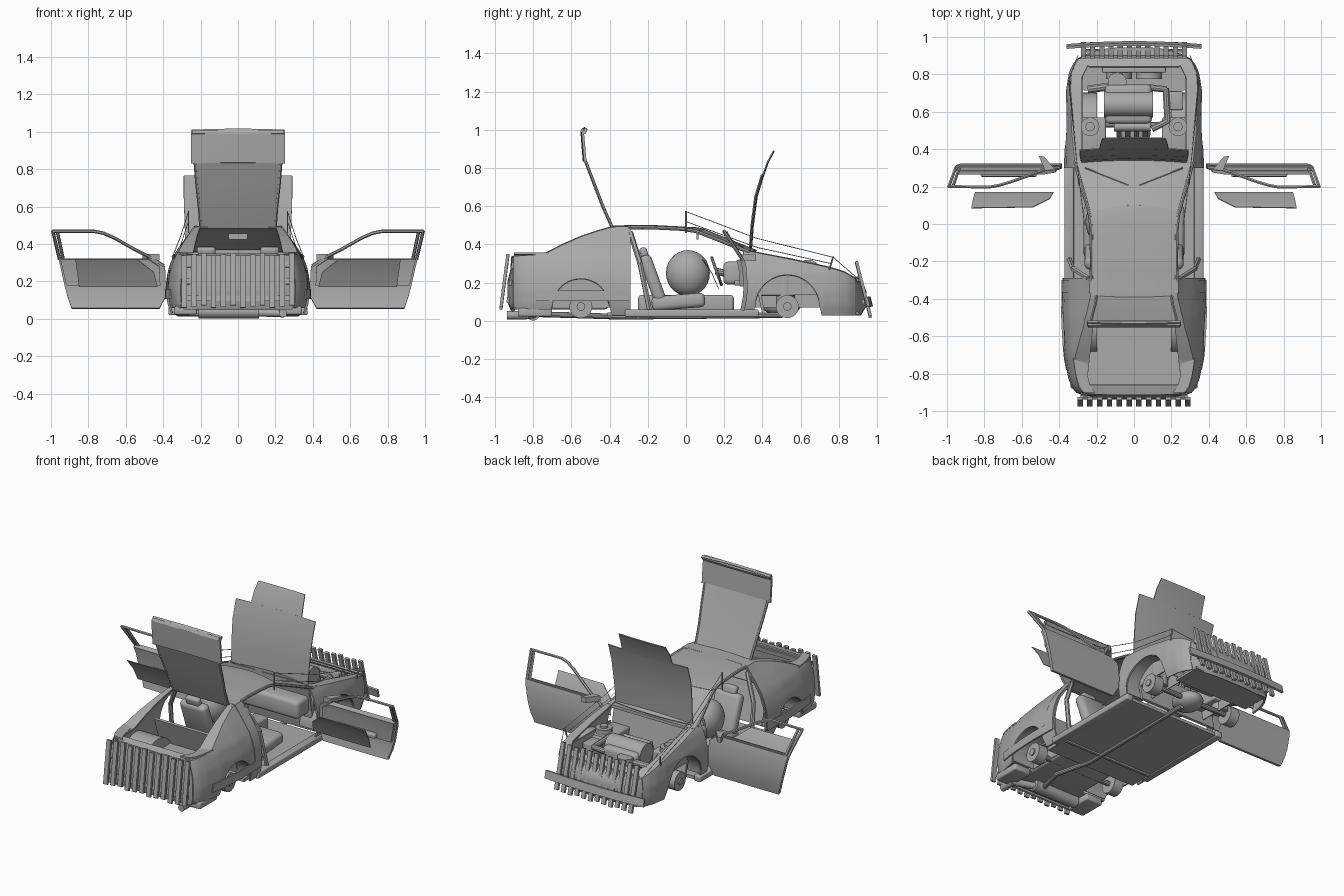
import bpy, bmesh, math
from mathutils import Vector, Matrix

if "Cube" in bpy.data.objects:
    bpy.data.objects.remove(bpy.data.objects["Cube"])

grey = bpy.data.materials.new("body grey")
grey.diffuse_color = (0.4, 0.4, 0.4, 1)
grey.use_nodes = True
grey.node_tree.nodes["Principled BSDF"].inputs["Base Color"].default_value = grey.diffuse_color


def finish(name, bm, mirror=False, thick=0):
    bmesh.ops.remove_doubles(bm, verts=bm.verts, dist=0.0002)
    bmesh.ops.recalc_face_normals(bm, faces=bm.faces)
    me = bpy.data.meshes.new(name)
    bm.to_mesh(me)
    bm.free()
    me.materials.append(grey)
    ob = bpy.data.objects.new(name, me)
    bpy.context.collection.objects.link(ob)
    bpy.context.view_layer.objects.active = ob
    ob.select_set(True)
    if thick:
        m = ob.modifiers.new("thickness", 'SOLIDIFY')
        m.thickness, m.offset = thick, 0
        bpy.ops.object.modifier_apply(modifier=m.name)
    bpy.ops.object.shade_smooth_by_angle(angle=math.radians(35))
    ob.select_set(False)
    if mirror:
        ob.modifiers.new("mirror", 'MIRROR')
    return ob


def sheet(name, rows, thick=0.008, mirror=False):
    bm = bmesh.new()
    g = [[bm.verts.new(p) for p in r] for r in rows]
    for a, b in zip(g, g[1:]):
        for i in range(len(a) - 1):
            bm.faces.new((a[i], a[i + 1], b[i + 1], b[i]))
    return finish(name, bm, mirror, thick)


def box(name, c, s, tilt=0, mirror=False, bevel=0):
    bm = bmesh.new()
    bmesh.ops.create_cube(bm, size=1, matrix=Matrix.Translation(c) @ Matrix.Rotation(tilt, 4, 'X') @ Matrix.Diagonal((*s, 1)))
    if bevel:
        bmesh.ops.bevel(bm, geom=bm.edges[:], offset=bevel, segments=3, profile=0.5, affect='EDGES')
    return finish(name, bm, mirror)


def rods(name, pts, r, seg=8, mirror=False):
    bm = bmesh.new()
    for a, b in zip(pts, pts[1:]):
        a, b = Vector(a), Vector(b)
        d = b - a
        m = Matrix.Translation((a + b) / 2) @ d.to_track_quat('Z', 'Y').to_matrix().to_4x4()
        bmesh.ops.create_cone(bm, cap_ends=True, segments=seg, radius1=r, radius2=r, depth=d.length + r * 0.6, matrix=m)
    return finish(name, bm, mirror)


def ball(name, c, s, mirror=False):
    bm = bmesh.new()
    bmesh.ops.create_uvsphere(bm, u_segments=24, v_segments=14, radius=1, matrix=Matrix.Translation(c) @ Matrix.Diagonal((*s, 1)))
    return finish(name, bm, mirror)


def lerp(t, v):
    if v <= t[0][0]:
        return t[0][1]
    for (a, p), (b, q) in zip(t, t[1:]):
        if v <= b:
            return p + (q - p) * (v - a) / (b - a)
    return t[-1][1]


def span(a, b, n):
    return [a + (b - a) * i / n for i in range(n + 1)]


# Body half width by length, side curvature by height, upper outline by length
WIDTH = [(-.9, .305), (-.87, .33), (-.82, .348), (-.7, .37), (-.5, .382), (-.3, .378), (0, .37), (.3, .37), (.55, .365), (.72, .358), (.8, .345), (.85, .325), (.88, .3)]
BULGE = [(.03, .93), (.08, .98), (.16, 1), (.25, .97), (.33, .9), (.4, .78), (.49, .6)]
TOP = [(-.9, .335), (-.74, .345), (-.65, .392), (-.55, .436), (-.46, .466), (-.39, .486), (-.2, .49), (0, .48), (.06, .468), (.33, .36), (.55, .318), (.75, .275), (.83, .25), (.88, .22)]
ARCHES = [("rear", -.55, .15), ("front", .53, .17)]
side = lambda y, z: lerp(WIDTH, y) * lerp(BULGE, z)


def bottom(y):
    z = .06 if y < -.7 else .03
    for _, c, r in ARCHES:
        if abs(y - c) < r:
            z = max(z, .07 + math.sqrt(r * r - (y - c) ** 2))
    return z


def body_side(name, y0, y1, n, inner):
    rows = []
    for y in span(y0, y1, n):
        t = lerp(TOP, y)
        r = [(side(y, z), y, z) for z in span(bottom(y), t, 12)]
        rows.append(r + [(min(inner(y), r[-1][0] - .005), y, t + .004)])
    return sheet(name, rows, .01, True)


body_side("rear_quarter", -.9, -.29, 44, lambda y: .2 + .045 * min(1, (-.39 - y) / .4) if y < -.39 else .2)
body_side("front_fender", .3, .88, 44, lambda y: .28 if y < .78 else .28 - .5 * (y - .78))

# Front and rear closing panels
U = span(-1, 1, 24)
sheet("nose", [[(u * side(.88, z), .88 + d * (1 - abs(u) ** 3), z) for u in U] for z, d in ((.03, .03), (.08, .06), (.15, .06), (.19, .045), (.22, .01))]
      + [[(u * .24, .84, .245) for u in U]], .01)
sheet("tail_panel", [[(u * side(-.9, z), -.9 - d * (1 - abs(u) ** 4), z) for u in U] for z, d in ((.05, .01), (.1, .03), (.2, .03), (.26, .015), (.335, .01))]
      + [[(u * .26, -.86, .345) for u in U]], .01)
sheet("tail_lip", [[(side(y, .34) - .06, y, .348), (side(y, .34) + .002, y, .352)] for y in span(-.9, -.72, 6)], .01, True)

# Roof, windscreen, pillars
sheet("roof", [[(u * side(y, lerp(TOP, y)), y + (.04 * (1 - u * u) if y > 0 else 0), lerp(TOP, y) + .008 * (1 - u * u)) for u in U] for y in span(-.39, .06, 10)], .01)
sheet("windscreen", [[(u * side(y, lerp(TOP, y)), y + .04 * (1 - u * u), lerp(TOP, y) + .008 * (1 - u * u)) for u in U] for y in span(.06, .33, 8)], .006)
rods("roof_rail", [(side(y, lerp(TOP, y)), y, lerp(TOP, y)) for y in span(-.3, .33, 9)], .01, mirror=True)
hoop = [(1, z) for z in span(.12, .485, 10)] + [(s, .49) for s in (.5, 0)]
sheet("roof_hoop", [[(side(y, z) * 1.008 * s + (.002 if s else 0), y, z + (.006 if z > .48 else 0)) for s, z in hoop] for y in (-.37, -.3)], .008, True)
rods("inner_pillar", [(.245, -.29, .46), (.325, -.24, .3), (.345, -.19, .05)], .014, 6, True)
rods("wiper", [(.26, .3, .39), (.03, .21, .435)], .005, 6, True)
box("cowl", (0, .35, .35), (.62, .05, .02))

# Floor, sills, bulkheads, wells
box("sill", (.347, .03, .04), (.05, .7, .04), mirror=True, bevel=.008)
box("floor", (0, -.02, .035), (.66, .78, .02))
box("cargo_floor", (0, -.65, .14), (.54, .48, .012))
box("rear_under_tray", (0, -.64, .085), (.4, .46, .05), bevel=.015)
box("tail_under_tray", (0, -.81, .068), (.62, .18, .012))
box("rear_bulkhead", (0, -.43, .19), (.56, .015, .24), .3)
box("firewall", (0, .375, .19), (.56, .015, .31), .2)
box("bay_wall", (.278, .6, .2), (.008, .42, .13), mirror=True)
box("front_tray", (0, .81, .04), (.54, .19, .015))
for nm, c, r in ARCHES:
    arc = [(c + r * math.cos(a), .07 + r * math.sin(a)) for a in span(0, math.pi, 20)]
    sheet(nm + "_wheel_well", [[(.2, c, .07), (.2, y, z), (side(y, z) - .004, y, z)] for y, z in arc], .006, True)
    rods(nm + "_hub", [(.28, c, .075), (.31, c, .075)], .06, 24, True)
    rods(nm + "_hub_cap", [(.3, c, .075), (.33, c, .075)], .022, 16, True)
    rods(nm + "_axle", [(-.3, c, .075), (.3, c, .075)], .016, 10)
    for k in range(5):
        a = k * math.tau / 5
        y, z = c + .04 * math.cos(a), .075 + .04 * math.sin(a)
        rods(nm + "_stud", [(.3, y, z), (.325, y, z)], .005, 6, True)
sheet("side_strip", [[(side(y, .13) + .006, y, z) for z in (.105, .16)] for y in span(-.78, -.3, 8)], .01, True)

# Exhaust and underside
rods("exhaust_pipe", [(.05, .5, .03), (.05, -.35, .022), (.1, -.6, .03), (.05, -.78, .035)], .015, 10)
rods("silencer", [(-.2, -.8, .04), (.1, -.8, .04)], .038, 20)
rods("tail_pipe", [(.1, -.8, .035), (.24, -.84, .03), (.24, -.93, .03)], .022, 12)
box("rear_valance", (.28, -.79, .045), (.12, .18, .045), mirror=True, bevel=.01)
rods("cross_member", [(-.32, -.25, .025), (.32, -.25, .025)], .012, 8)
ball("gearbox", (0, .5, .08), (.09, .1, .055))

# Seats, dashboard, steering wheel, cushion bag
box("seat_base", (.17, -.04, .1), (.2, .28, .075), .08, True, .025)
box("seat_back", (.17, -.175, .22), (.19, .065, .26), .35, True, .025)
box("headrest", (.17, -.22, .355), (.1, .04, .06), .3, True, .015)
box("centre_console", (0, 0, .09), (.1, .5, .09), bevel=.015)
box("dashboard", (0, .26, .25), (.6, .13, .12), bevel=.025)
box("mirror_inside", (0, .06, .44), (.1, .012, .03))
ring = [Vector((-.17 + .075 * math.cos(a), .16 - .025 * math.sin(a), .26 + .07 * math.sin(a))) for a in span(0, math.tau, 20)]
rods("steering_wheel", ring, .008)
rods("steering_column", [(-.17, .16, .26), (-.17, .24, .24)], .018, 10)
ball("cushion_bag", (-.17, .01, .25), (.09, .115, .12))

# Engine bay
box("engine_block", (-.03, .64, .21), (.25, .21, .14), bevel=.025)
rods("engine_cover", [(-.14, .64, .25), (.08, .64, .25)], .07, 20)
rods("manifold", [(-.1, .52, .25), (.08, .52, .25)], .025, 12)
for x in span(-.08, .06, 3):
    rods("intake_runner", [(x, .52, .25), (x, .47, .19)], .014, 8)
rods("hose", [(.08, .73, .24), (.17, .72, .24), (.18, .55, .24), (.1, .51, .24)], .018, 10)
rods("coolant_hose", [(-.24, .72, .22), (-.1, .74, .23), (-.08, .8, .22)], .022, 10)
rods("air_filter", [(-.09, .76, .17), (-.09, .76, .25)], .05, 20)
rods("strut_tower", [(.235, .52, .1), (.235, .52, .265)], .05, 20, True)
rods("strut_cap", [(.235, .52, .265), (.235, .52, .285)], .025, 12, True)
box("bay_shelf", (.215, .47, .19), (.13, .2, .12), mirror=True, bevel=.01)
box("battery", (.22, .66, .19), (.08, .1, .11), bevel=.006)
box("radiator", (0, .825, .15), (.34, .03, .17), bevel=.005)
for x in (-.08, .08):
    rods("radiator_fan", [(x, .795, .15), (x, .81, .15)], .07, 20)

# Raised bonnet with a narrower tip
bonnet = lambda name, pts: sheet(name, [[(u * w, y + .012 * (1 - (u * w / .29) ** 2), z) for u in span(-1, 1, 10)] for y, z, w in pts], .006)
bonnet("bonnet", [(.33, .37, .28), (.34, .5, .285), (.36, .65, .29), (.395, .765, .29)])
bonnet("bonnet_tip", [(.394, .76, .185), (.418, .83, .18), (.45, .89, .17)])

# Raised tailgate
gate = [(-.385, .487, .2), (-.435, .6, .208), (-.485, .73, .222), (-.525, .835, .23)]
sheet("tailgate_glass", [[(u * w, y - .005 * (1 - u * u), z) for u in span(-1, 1, 8)] for y, z, w in gate], .008)
rods("tailgate_frame", [(w, y, z) for y, z, w in gate], .008, 6, True)
rods("tailgate_hinge", [(-.2, -.385, .488), (.2, -.385, .488)], .008, 8)
sheet("tailgate_spoiler", [[(u * .25, y - .006 * (1 - u * u), z + .006 * (1 - u * u)) for u in span(-1, 1, 8)] for y, z in ((-.527, .83), (-.533, .9), (-.54, .985), (-.52, 1.006))], .014)
box("spoiler_lip", (0, -.535, .993), (.49, .03, .02), -.5)

# Open doors with frame, trim, loose glass and mirror
door = [(.055, .42, .89, .295), (.12, .385, .912, .308), (.18, .385, .928, .312), (.28, .39, .95, .305), (.32, .45, .96, .295)]
sheet("door_panel", [[(x, y, z) for x in span(a, b, 8)] for z, a, b, y in door], .022, True)
sheet("door_trim", [[(a + .03, y - .02, z), (b - .01, y - .02, z)] for z, a, b, y in door[2:]], .02, True)
box("armrest", (.67, .27, .2), (.3, .035, .03), mirror=True, bevel=.008)
rods("door_frame", [(.955, .295, .32), (.99, .2, .468), (.77, .198, .468), (.72, .207, .458), (.66, .225, .432), (.56, .26, .375), (.47, .292, .33), (.4, .3, .285)], .009, 6, True)
rods("door_frame_post", [(.935, .295, .32), (.965, .21, .462)], .009, 6, True)
sheet("door_glass", [[(.43, .17, .17), (.85, .17, .17)], [(.45, .135, .25), (.86, .135, .25)], [(.54, .09, .32), (.87, .085, .32)]], .004, True)
sheet("door_mirror", [[(.51, .365, .33), (.48, .36, .33)], [(.475, .285, .33), (.42, .29, .33)]], .035, True)

# Slatted guards at both ends
for i, x in enumerate(span(-.288, .288, 11)):
    box("rear_slat", (x, -.95, .205 + .006 * (i % 3 - 1)), (.029, .016, .28), -.13)
for z in (.11, .2, .29):
    box("rear_rail", (0, -.955 + .13 * (z - .06) + .018, z), (.57, .014, .03), -.13)
for i, x in enumerate(span(-.27, .27, 11)):
    box("front_slat", (x, .928, .165 + .005 * (i % 3 - 1)), (.027, .016, .295), .25)
for z in (.1, .22):
    box("front_rail", (0, .93 + .25 * (.16 - z) - .018, z), (.56, .014, .025), .25)
sheet("front_board", [[(u * .36, y + .016 * (1 - u * u), z) for u in span(-1, 1, 8)] for y, z in ((.943, .125), (.955, .075))], .014)

# Cable poles and cables
rods("cable_pole", [(.265, 0, .46), (.265, 0, .575)], .004, 6, True)
rods("nose_pole", [(.34, .75, .27), (.35, .77, .335)], .005, 6, True)
rods("upper_cable", [(.265, 0, .572), (.31, .37, .432), (.35, .77, .333), (.3, .9, .22)], .002, 4, True)
rods("lower_cable", [(.265, 0, .52), (.31, .37, .385), (.345, .76, .3)], .002, 4, True)
